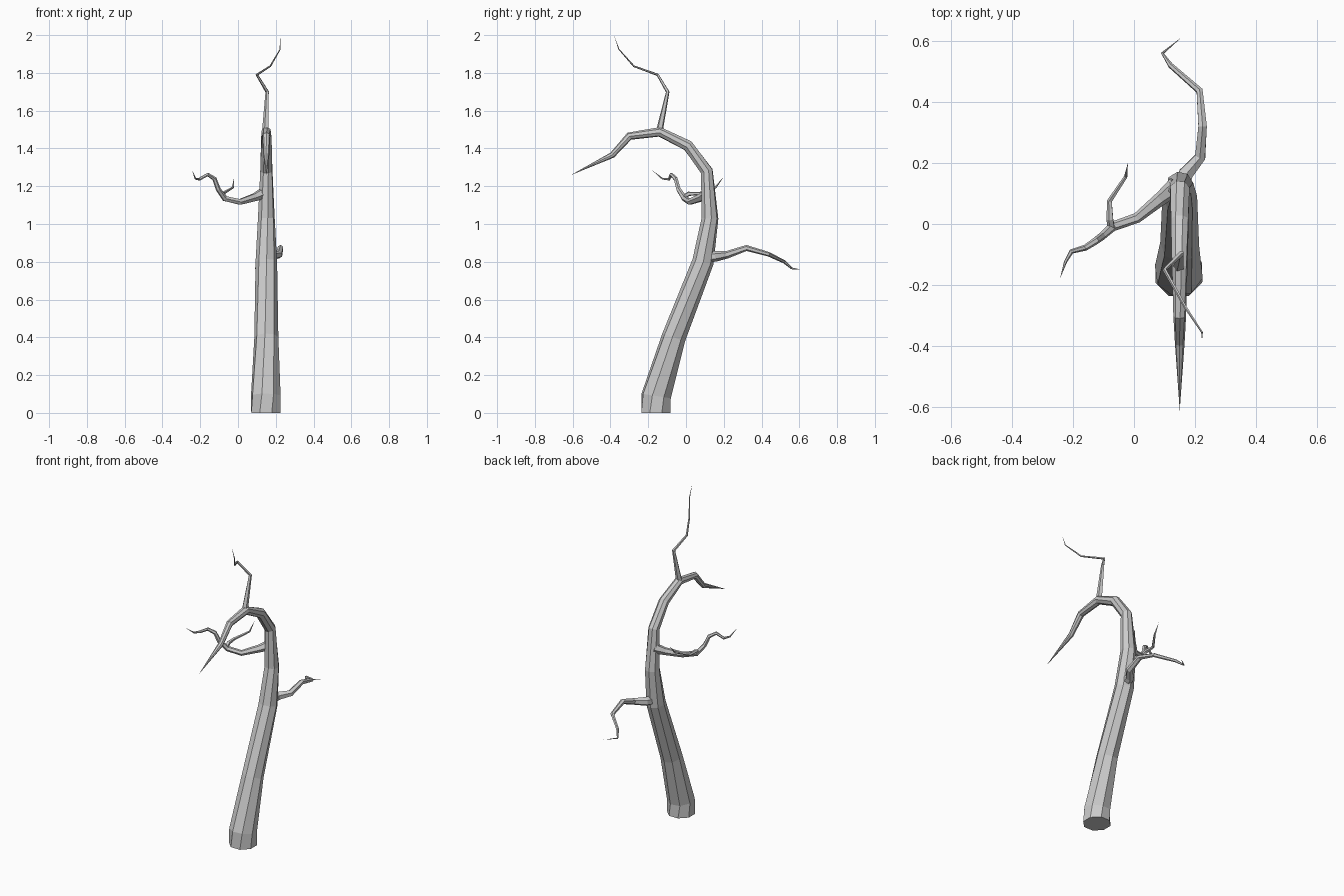
import bpy, bmesh, math
from mathutils import Vector


def limb(name, pts, sides, twist=0.0, flat_start=False):
    """Flat-faced tapered tube through (x, y, z, radius) points, ending in a tip."""
    bm = bmesh.new()
    pos = [Vector(p[:3]) for p in pts]
    rings = []
    side = None
    for i, p in enumerate(pos[:-1]):
        d1 = (pos[i + 1] - p).normalized()
        d0 = (p - pos[i - 1]).normalized() if i else d1
        t = (d0 + d1).normalized()
        if flat_start and i == 0:
            t = Vector((0, 0, 1))
        if side is None:
            side = Vector((1, 0, 0)) if abs(t.x) < 0.7 else Vector((0, 0, 1))
        side = (side - t * side.dot(t)).normalized()
        up = t.cross(side)
        ring = []
        for k in range(sides):
            a = 2 * math.pi * (k + 0.5) / sides + twist * i
            ring.append(bm.verts.new(p + (side * math.cos(a) + up * math.sin(a)) * pts[i][3]))
        rings.append(ring)
    bm.faces.new(rings[0][::-1])
    for a, b in zip(rings, rings[1:]):
        for k in range(sides):
            n = (k + 1) % sides
            bm.faces.new((a[k], a[n], b[n], b[k]))
    tip = bm.verts.new(pos[-1])
    for k in range(sides):
        bm.faces.new((rings[-1][k], rings[-1][(k + 1) % sides], tip))
    bmesh.ops.recalc_face_normals(bm, faces=bm.faces)
    me = bpy.data.meshes.new(name)
    bm.to_mesh(me)
    bm.free()
    ob = bpy.data.objects.new(name, me)
    bpy.context.collection.objects.link(ob)
    return ob


# Leaning trunk that hooks over at the top
limb("trunk", [
    (0.147, -0.16, 0.0, 0.083), (0.147, -0.158, 0.09, 0.081),
    (0.15, -0.065, 0.40, 0.064), (0.15, 0.09, 0.80, 0.057),
    (0.15, 0.127, 1.03, 0.045), (0.15, 0.11, 1.28, 0.034),
    (0.15, 0.01, 1.415, 0.031), (0.15, -0.14, 1.488, 0.026),
    (0.15, -0.30, 1.465, 0.021), (0.15, -0.39, 1.365, 0.016),
    (0.15, -0.612, 1.258, 0.001)], 8, 0.14, True)

# Thin twig rising from the crown
limb("top_twig", [
    (0.147, -0.14, 1.48, 0.022), (0.147, -0.137, 1.51, 0.018),
    (0.155, -0.097, 1.70, 0.010), (0.10, -0.15, 1.79, 0.007),
    (0.17, -0.275, 1.835, 0.005), (0.223, -0.355, 1.925, 0.003),
    (0.223, -0.382, 2.0, 0)], 5)

# Branch growing to the back
limb("back_branch", [
    (0.155, 0.11, 0.825, 0.032), (0.17, 0.165, 0.83, 0.027),
    (0.217, 0.22, 0.838, 0.020), (0.225, 0.32, 0.873, 0.016),
    (0.215, 0.437, 0.84, 0.012), (0.12, 0.52, 0.80, 0.009),
    (0.093, 0.56, 0.765, 0.005), (0.157, 0.613, 0.758, 0)], 6)

# Curling branch on the left with a side twig
limb("left_branch", [
    (0.14, 0.125, 1.165, 0.032), (0.09, 0.085, 1.142, 0.023),
    (0.01, 0.02, 1.117, 0.017), (-0.07, -0.008, 1.135, 0.016),
    (-0.105, -0.04, 1.185, 0.013), (-0.125, -0.055, 1.24, 0.012),
    (-0.16, -0.078, 1.262, 0.010), (-0.205, -0.09, 1.237, 0.008),
    (-0.225, -0.125, 1.24, 0.005), (-0.243, -0.18, 1.285, 0)], 6)
limb("side_twig", [
    (-0.075, -0.01, 1.145, 0.013), (-0.078, 0.015, 1.16, 0.012),
    (-0.08, 0.075, 1.162, 0.009), (-0.027, 0.155, 1.193, 0.006),
    (-0.02, 0.20, 1.25, 0)], 5)
